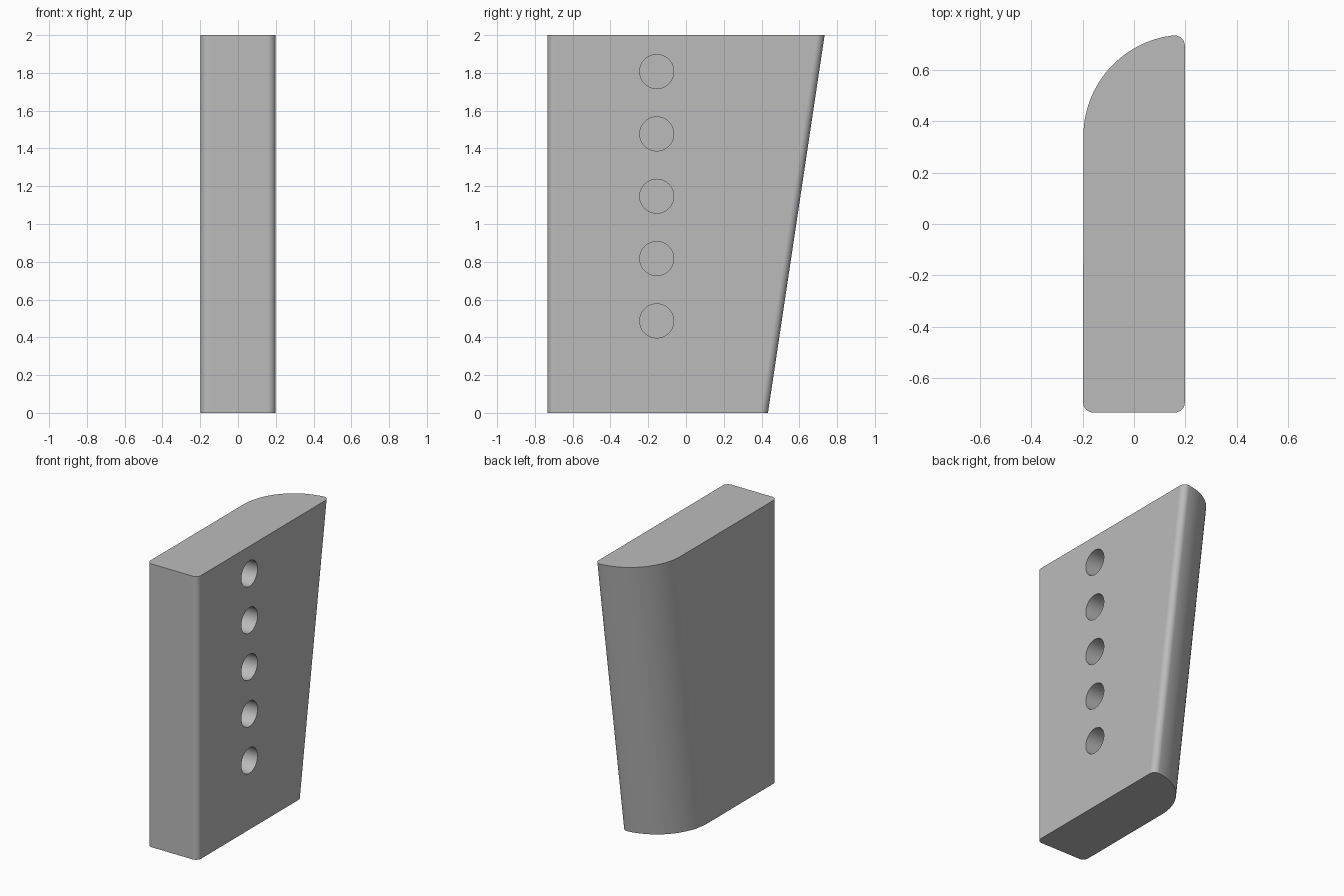
import bpy, bmesh
from math import pi, sin, cos, sqrt, radians
from mathutils import Matrix

cube = bpy.data.objects.get("Cube")
if cube:
    bpy.data.objects.remove(cube, do_unlink=True)

HALF_X, HALF_Y, HEIGHT = 0.198, 0.734, 2.0
FILLET, NOSE = 0.04, 0.395      # small corner radius, large back radius
TAPER = 0.3                     # how far the back leans in at the base
HOLE_Y, HOLE_R, HOLE_DEPTH = -0.155, 0.09, 0.25

grey = bpy.data.materials.new("plain_grey")
grey.use_nodes = True
grey.diffuse_color = (0.5, 0.5, 0.5, 1)
grey.node_tree.nodes["Principled BSDF"].inputs["Base Color"].default_value = (0.5, 0.5, 0.5, 1)


def arc(cx, cy, r, start, end, steps):
    angles = [start + (end - start) * i / steps for i in range(steps + 1)]
    return [(cx + r * cos(a), cy + r * sin(a)) for a in angles]


def make_object(name, bm):
    bmesh.ops.recalc_face_normals(bm, faces=bm.faces)
    mesh = bpy.data.meshes.new(name)
    bm.to_mesh(mesh)
    bm.free()
    mesh.materials.append(grey)
    obj = bpy.data.objects.new(name, mesh)
    bpy.context.collection.objects.link(obj)
    return obj


# Outline: filleted front corners, small back fillet meeting the large round nose
inner_x = HALF_X - FILLET
front_y = FILLET - HALF_Y
fillet_y = HALF_Y - FILLET
nose_y = fillet_y - sqrt((NOSE - FILLET) ** 2 - FILLET ** 2)
meet = pi / 2 + math_angle if (math_angle := sin(FILLET / (NOSE - FILLET))) else pi / 2
back = arc(inner_x, fillet_y, FILLET, 0, meet, 8)
nose = arc(HALF_X, nose_y, NOSE, meet, pi, 28)
outline = (arc(-inner_x, front_y, FILLET, pi, 1.5 * pi, 8)
           + arc(inner_x, front_y, FILLET, 1.5 * pi, 2 * pi, 8)
           + back + nose[1:])

# Body: the outline raised straight, with its back part leaning outward to the top
bm = bmesh.new()
rings = []
for z, shift in ((0, TAPER), (HEIGHT, 0)):
    rings.append([bm.verts.new((x, y - (shift if y > 0 else 0), z)) for x, y in outline])
bottom, top = rings
bm.faces.new(bottom)
bm.faces.new(top)
count = len(outline)
for i in range(count):
    j = (i + 1) % count
    bm.faces.new((bottom[i], bottom[j], top[j], top[i]))
body = make_object("tapered_body", bm)

# Row of blind holes in the left face
bm = bmesh.new()
for i in range(5):
    place = Matrix.Translation((HALF_X, HOLE_Y, 0.487 + 0.33 * i)) @ Matrix.Rotation(pi / 2, 4, "Y")
    bmesh.ops.create_cone(bm, cap_ends=True, segments=48, radius1=HOLE_R, radius2=HOLE_R,
                          depth=2 * HOLE_DEPTH, matrix=place)
cutter = make_object("hole_cutter", bm)
cutter.hide_render = True

cut = body.modifiers.new("holes", "BOOLEAN")
cut.operation = "DIFFERENCE"
cut.solver = "EXACT"
cut.object = cutter
bpy.ops.object.select_all(action="DESELECT")
body.select_set(True)
bpy.context.view_layer.objects.active = body
bpy.ops.object.modifier_apply(modifier=cut.name)
bpy.data.objects.remove(cutter, do_unlink=True)

# Smooth curves, crisp edges and truly flat large faces
bpy.ops.object.shade_smooth_by_angle(angle=radians(30))
flat = body.modifiers.new("flat_sides", "WEIGHTED_NORMAL")
flat.keep_sharp = True
